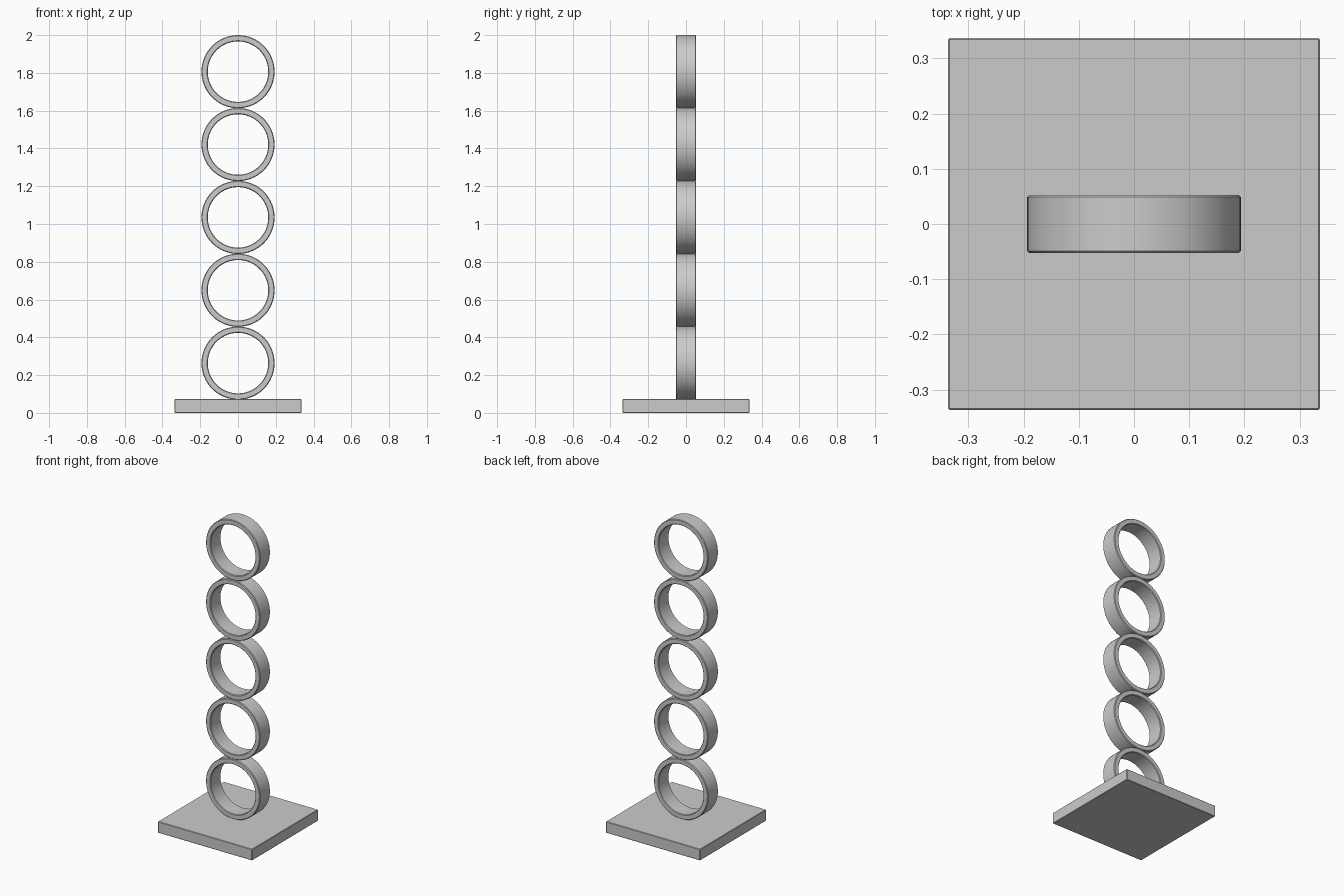
import bpy, bmesh, math

cube = bpy.data.objects.get("Cube")
if cube:
    bpy.data.objects.remove(cube)

GREY = (0.6, 0.6, 0.6, 1)
mat = bpy.data.materials.new("plain grey")
mat.use_nodes = True
mat.diffuse_color = GREY
mat.node_tree.nodes["Principled BSDF"].inputs["Base Color"].default_value = GREY


def finish(bm, name, location):
    bmesh.ops.recalc_face_normals(bm, faces=bm.faces)
    mesh = bpy.data.meshes.new(name)
    bm.to_mesh(mesh)
    bm.free()
    mesh.materials.append(mat)
    obj = bpy.data.objects.new(name, mesh)
    obj.location = location
    bpy.context.collection.objects.link(obj)
    bpy.ops.object.select_all(action="DESELECT")
    obj.select_set(True)
    bpy.context.view_layer.objects.active = obj
    bpy.ops.object.shade_smooth_by_angle(angle=math.radians(30))
    return obj


def ring(name, z, outer=0.1935, inner=0.16, half=0.053, edge=0.004, steps=96):
    """Band with small chamfers, spun around the y axis."""
    profile = [(inner, -half + edge), (inner + edge, -half),
               (outer - edge, -half), (outer, -half + edge)]
    profile += [(r, -y) for r, y in reversed(profile)]
    bm = bmesh.new()
    verts = [bm.verts.new((r, y, 0)) for r, y in profile]
    edges = [bm.edges.new((verts[i - 1], verts[i])) for i in range(len(verts))]
    bmesh.ops.spin(bm, geom=verts + edges, cent=(0, 0, 0), axis=(0, 1, 0),
                   angle=2 * math.pi, steps=steps)
    bmesh.ops.remove_doubles(bm, verts=bm.verts, dist=0.0001)
    return finish(bm, name, (0, 0, z))


# Square base plate with softened edges
SIDE, THICK = 0.674, 0.073
bm = bmesh.new()
bmesh.ops.create_cube(bm, size=1)
bmesh.ops.scale(bm, vec=(SIDE, SIDE, THICK), verts=bm.verts)
bmesh.ops.bevel(bm, geom=bm.edges[:], offset=0.003, segments=1, affect="EDGES")
finish(bm, "base_plate", (0, 0, THICK / 2))

# Stack of upright rings, each touching the next
for i in range(5):
    ring(f"ring_{i + 1}", 0.2635 + i * 0.38575)
